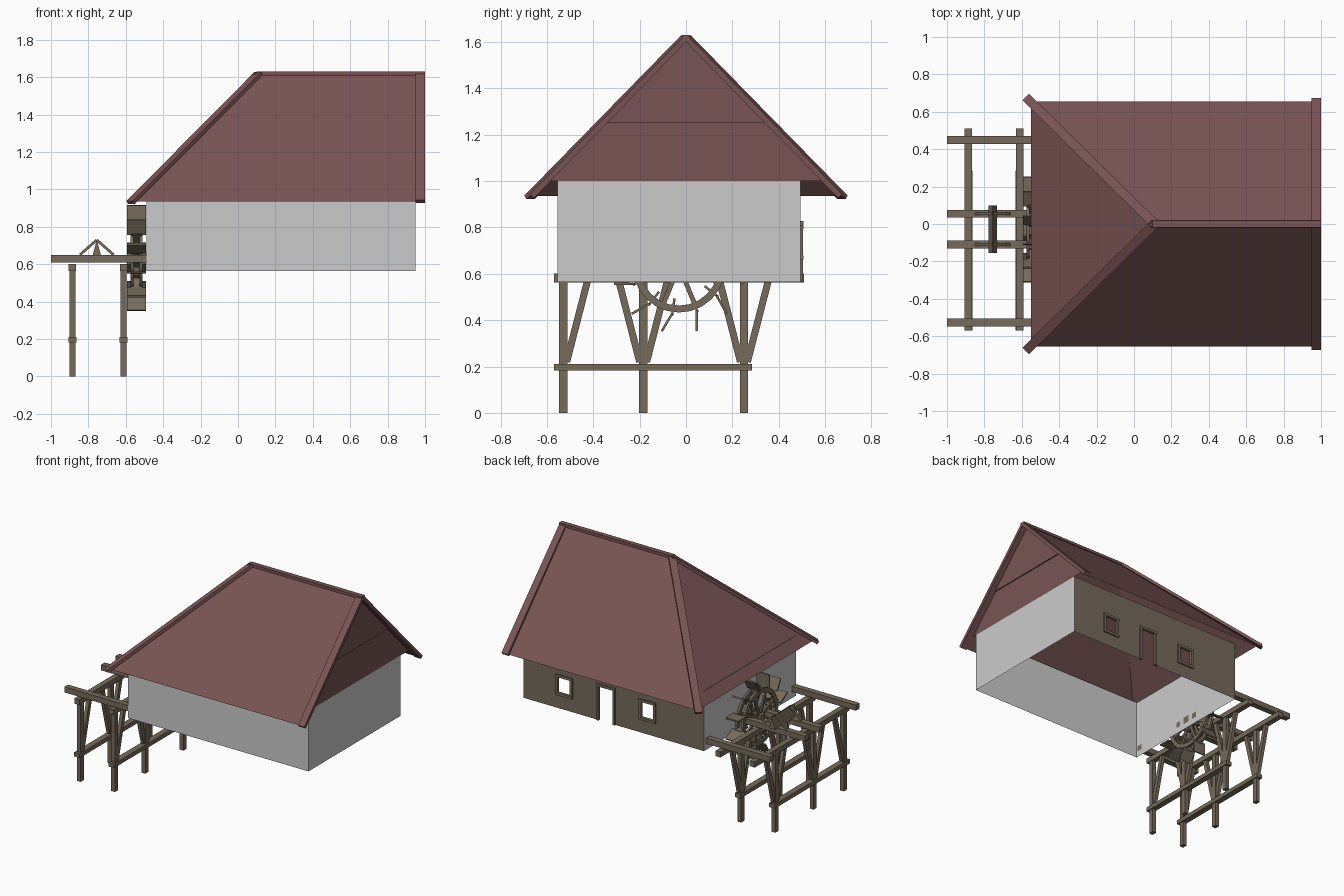
import bpy, bmesh, math
from mathutils import Vector, Matrix

if "Cube" in bpy.data.objects:
    bpy.data.objects.remove(bpy.data.objects["Cube"])


def material(name, rgb):
    m = bpy.data.materials.new(name)
    m.diffuse_color = (*rgb, 1)
    m.use_nodes = True
    m.node_tree.nodes["Principled BSDF"].inputs["Base Color"].default_value = m.diffuse_color
    return m


ROOF = material("roof_red", (0.19, 0.088, 0.088))
WOOD = material("wood_brown", (0.18, 0.145, 0.105))


def mesh(name, verts, faces, mat=None):
    me = bpy.data.meshes.new(name)
    me.from_pydata([tuple(v) for v in verts], [], faces)
    ob = bpy.data.objects.new(name, me)
    bpy.context.collection.objects.link(ob)
    if mat:
        me.materials.append(mat)
    return ob


def beam(name, p, q, w, h, up=(0, 0, 1), mat=WOOD):
    """Box from p to q, w wide sideways and h thick along the up hint."""
    p, q = Vector(p), Vector(q)
    d = (q - p).normalized()
    s = d.cross(Vector(up)).normalized()
    u = s.cross(d)
    vs = [c + s * a * w / 2 + u * b * h / 2 for c in (p, q)
          for a, b in ((-1, -1), (1, -1), (1, 1), (-1, 1))]
    fs = [(3, 2, 1, 0), (4, 5, 6, 7)] + [(i, (i + 1) % 4, (i + 1) % 4 + 4, i + 4) for i in range(4)]
    return mesh(name, vs, fs, mat)


# Plastered walls, open underneath
X0, X1, Y0, Y1, Z0, Z1 = -0.49, 0.95, -0.555, 0.495, 0.565, 1.0


def wall(name, a, b):
    return mesh(name, [(*a, Z0), (*b, Z0), (*b, Z1), (*a, Z1)], [(0, 1, 2, 3)])


wall("front_wall", (X0, Y0), (X1, Y0))
wall("right_wall", (X1, Y0), (X1, Y1))
wall("left_wall", (X0, Y1), (X0, Y0))

# Timber back wall: grid of panels with the door and window cells left out
WINDOWS = [(-0.10, 0.015), (0.565, 0.68)]
DOOR = (0.225, 0.355)
WZ, DZ = (0.67, 0.80), 0.82
xs = [X0, *WINDOWS[0], *DOOR, *WINDOWS[1], X1]
zs = [Z0, *WZ, DZ, Z1]
verts = [(x, Y1, z) for z in zs for x in xs]
faces = []
n = len(xs)
for j in range(len(zs) - 1):
    for i in range(n - 1):
        is_window = i in (1, 5) and j == 1
        is_door = i == 3 and j < 3
        if not (is_window or is_door):
            k = j * n + i
            faces.append((k + 1, k, k + n, k + n + 1))
mesh("back_wall", verts, faces, WOOD)


def frame(name, x0, x1, z0, z1, sill):
    t = 0.018
    for x in (x0, x1):
        beam(name + "_jamb", (x, Y1, z0), (x, Y1, z1), 0.02, t, (1, 0, 0))
    for z in ((z0, z1) if sill else (z1,)):
        beam(name + "_rail", (x0 - t / 2, Y1, z), (x1 + t / 2, Y1, z), 0.022, t)


for a, b in WINDOWS:
    frame("window_frame", a, b, *WZ, True)
frame("door_frame", *DOOR, Z0, DZ, False)

# Roof: two long slopes and a hipped left end
E, RZ, EZ, HX = 0.655, 1.62, 0.935, 0.11
mesh("roof", [(-0.55, -E, EZ), (0.98, -E, EZ), (0.98, 0, RZ), (HX, 0, RZ),
              (-0.55, E, EZ), (0.98, E, EZ)],
     [(0, 1, 2, 3), (5, 4, 3, 2), (4, 0, 3)], ROOF)

# Ridge cap, hip caps and verge boards
beam("ridge_cap", (HX - 0.01, 0, RZ), (1.0, 0, RZ), 0.035, 0.02, mat=ROOF)
for s in (-1, 1):
    beam("hip_cap", (HX, 0, RZ), (-0.575, s * 0.675, 0.93), 0.05, 0.02, mat=ROOF)
    beam("verge_board", (0.975, 0, RZ - 0.002), (0.975, s * 0.665, 0.935), 0.05, 0.024, mat=ROOF)

# Right gable: lower panel with the upper panel lapping over it
k = E / (RZ - EZ)
mz = 1.25
half = lambda z: (RZ - z) * k
mesh("gable_lower", [(X1, -half(Z1), Z1), (X1, half(Z1), Z1), (X1, half(mz), mz), (X1, -half(mz), mz)],
     [(0, 1, 2, 3)], ROOF)
mesh("gable_upper", [(x, y, z) for x in (X1, X1 + 0.008)
                     for y, z in ((-half(mz), mz), (half(mz), mz), (0, RZ))],
     [(0, 2, 1), (3, 4, 5), (0, 1, 4, 3)], ROOF)

# Trestle: two bents of posts, braces, cap and lower rail
for x in (-0.885, -0.612):
    beam("trestle_cap", (x, -0.57, 0.582), (x, 0.51, 0.582), 0.04, 0.038)
    beam("trestle_lower_rail", (x, -0.57, 0.197), (x, 0.285, 0.197), 0.044, 0.03)
    for y, sides in ((-0.53, (1,)), (-0.185, (-1, 1)), (0.25, (-1, 1))):
        beam("trestle_post", (x, y, 0), (x, y, 0.57), 0.036, 0.03, (1, 0, 0))
        for s in sides:
            beam("trestle_brace", (x, y + s * 0.015, 0.22), (x, y + s * 0.105, 0.57),
                 0.03, 0.025, (1, 0, 0))

# Long beams carried on the trestle
for y in (-0.527, -0.11, 0.055, 0.45):
    beam("flume_beam", (-1.0, y, 0.63), (-0.49, y, 0.63), 0.042, 0.04)

# Gate block with its struts on the two middle beams
mesh("gate_block", [(x, y, z) for y in (-0.155, 0.10)
                    for x, z in ((-0.778, 0.645), (-0.732, 0.645), (-0.755, 0.73))],
     [(0, 1, 2), (5, 4, 3), (0, 3, 4, 1), (1, 4, 5, 2), (2, 5, 3, 0)], WOOD)
for y in (-0.11, 0.055):
    for s in (-1, 1):
        beam("gate_strut", (-0.755 + s * 0.09, y, 0.65), (-0.755, y, 0.73), 0.015, 0.014)

# Water wheel, axis along x
C = Vector((-0.543, -0.03, 0.633))


def polar(r, a, x=0.0):
    return C + Vector((x, r * math.cos(a), r * math.sin(a)))


def ring(name, x, r0, r1, t, n=24):
    vs, fs = [], []
    for i in range(n):
        a = 2 * math.pi * i / n
        vs += [polar(r, a, x + dx) for r, dx in ((r0, -t / 2), (r1, -t / 2), (r1, t / 2), (r0, t / 2))]
        for j in range(4):
            m, o, q = (j + 1) % 4, 4 * i, 4 * ((i + 1) % n)
            fs.append((o + j, q + j, q + m, o + m))
    return mesh(name, vs, fs, WOOD)


for x in (-0.024, 0.024):
    ring("wheel_rim", x, 0.17, 0.2, 0.016)
    for i in range(4):
        a = math.pi / 4 * (i + 0.5)
        beam("wheel_spoke", polar(-0.175, a, x), polar(0.175, a, x), 0.02, 0.012, (1, 0, 0))
beam("wheel_axle", C - Vector((0.05, 0, 0)), C + Vector((0.053, 0, 0)), 0.05, 0.05)

# Bent paddles around the rim
for i in range(12):
    a = math.radians(22 + 30 * i)
    beam("paddle_arm", polar(0.14, a), polar(0.215, a), 0.01, 0.06, (1, 0, 0))
    beam("paddle_blade", polar(0.205, a), polar(0.29, a - 0.12), 0.01, 0.1, (1, 0, 0))

# Consistent outward normals on the solid parts
for ob in bpy.data.objects:
    if not ob.name.startswith(("roof", "gable_lower", "back_wall", "front_wall", "left_wall", "right_wall")):
        bm = bmesh.new()
        bm.from_mesh(ob.data)
        bmesh.ops.recalc_face_normals(bm, faces=bm.faces)
        bm.to_mesh(ob.data)
        bm.free()
